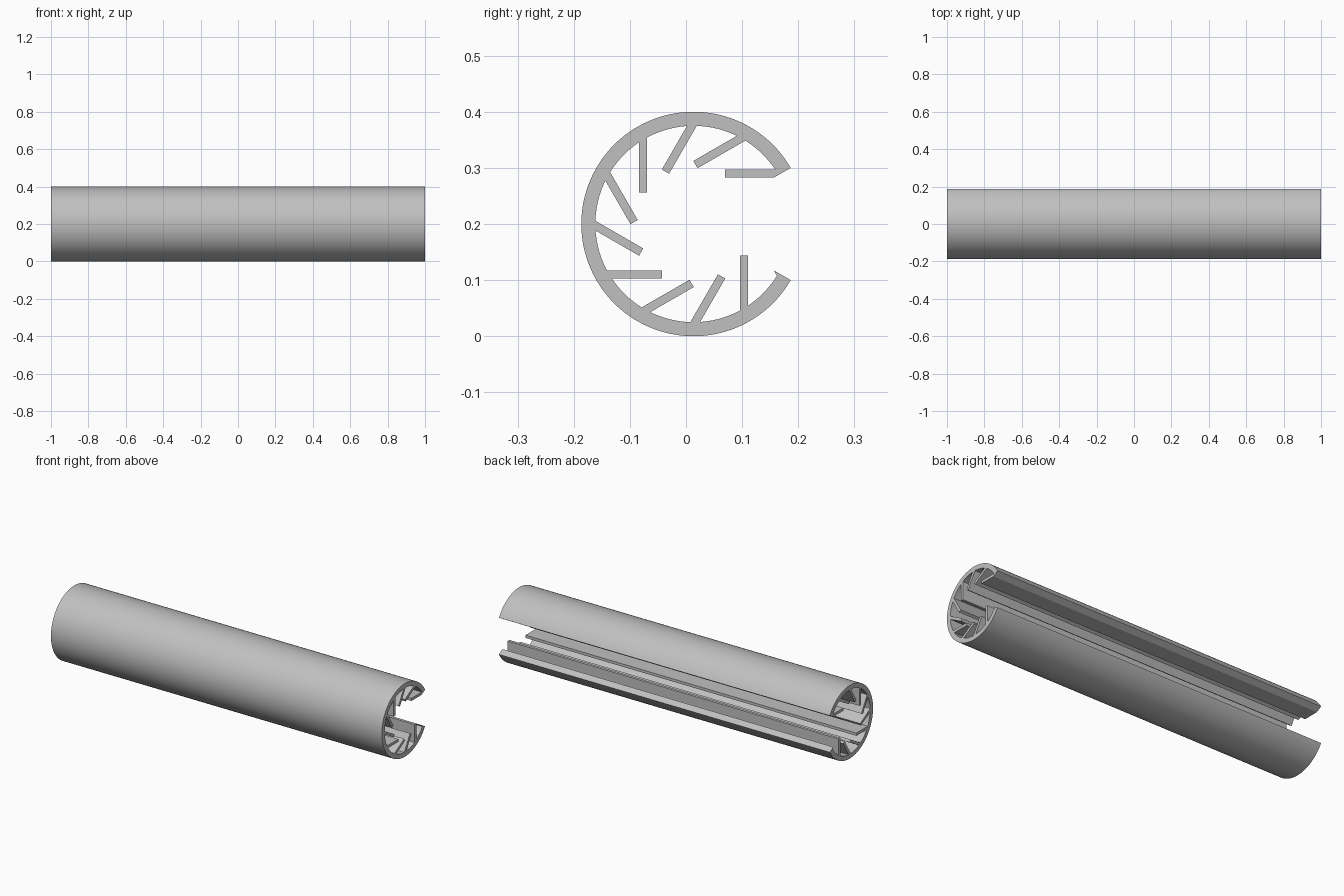
import bpy, bmesh
from math import radians, cos, sin
from mathutils import Vector

HALF = 1.0                       # half of the tube length
CY, CZ = 0.0134, 0.2             # tube axis
R_OUT, R_IN = 0.2, 0.175
R_ROOT, FIN_LEN, FIN_T = 0.18, 0.1, 0.015
GAP = 30                         # half angle of the slot, degrees

old = bpy.data.objects.get("Cube")
if old:
    bpy.data.objects.remove(old, do_unlink=True)

grey = bpy.data.materials.new("light grey")
grey.use_nodes = True
colour = (0.53, 0.53, 0.53, 1)
grey.diffuse_color = colour
grey.node_tree.nodes["Principled BSDF"].inputs["Base Color"].default_value = colour


def polar(deg, r=1.0):
    a = radians(deg)
    return Vector((0, r * cos(a), r * sin(a)))


def extrude_profile(name, points, cut=None):
    """Extrude a closed y-z outline along x; cut is an outward plane normal."""
    bm = bmesh.new()
    verts = [bm.verts.new(p + Vector((-HALF, 0, 0))) for p in points]
    face = bm.faces.new(verts)
    res = bmesh.ops.extrude_face_region(bm, geom=[face])
    moved = [g for g in res["geom"] if isinstance(g, bmesh.types.BMVert)]
    bmesh.ops.translate(bm, verts=moved, vec=(2 * HALF, 0, 0))
    if cut:
        res = bmesh.ops.bisect_plane(bm, geom=bm.verts[:] + bm.edges[:] + bm.faces[:],
                                     plane_co=(0, 0, 0), plane_no=cut, clear_outer=True)
        rim = [g for g in res["geom_cut"] if isinstance(g, bmesh.types.BMEdge)]
        bmesh.ops.holes_fill(bm, edges=rim)
    bmesh.ops.recalc_face_normals(bm, faces=bm.faces[:])
    mesh = bpy.data.meshes.new(name)
    bm.to_mesh(mesh)
    bm.free()
    mesh.materials.append(grey)
    obj = bpy.data.objects.new(name, mesh)
    obj.location = (0, CY, CZ)
    bpy.context.collection.objects.link(obj)
    return obj


# Slotted tube wall
STEPS = 100
angles = [GAP + (360 - 2 * GAP) * i / STEPS for i in range(STEPS + 1)]
outline = [polar(a, R_OUT) for a in angles] + [polar(a, R_IN) for a in reversed(angles)]
wall = extrude_profile("tube_wall", outline)
bpy.ops.object.select_all(action="DESELECT")
wall.select_set(True)
bpy.context.view_layer.objects.active = wall
bpy.ops.object.shade_smooth_by_angle(angle=radians(30))

# Slanted inner fins, trimmed where they reach into the slot
for deg in range(GAP, 361 - GAP, 30):
    root = polar(deg, R_ROOT)
    along = polar(deg + 150, FIN_LEN)
    side = polar(deg + 240, FIN_T / 2)
    cut = None
    if deg == GAP:
        cut = polar(GAP - 90)
    elif deg == 360 - GAP:
        cut = polar(90 - GAP)
    extrude_profile(f"fin_{deg}", [root + side, root + along + side,
                                   root + along - side, root - side], cut)
